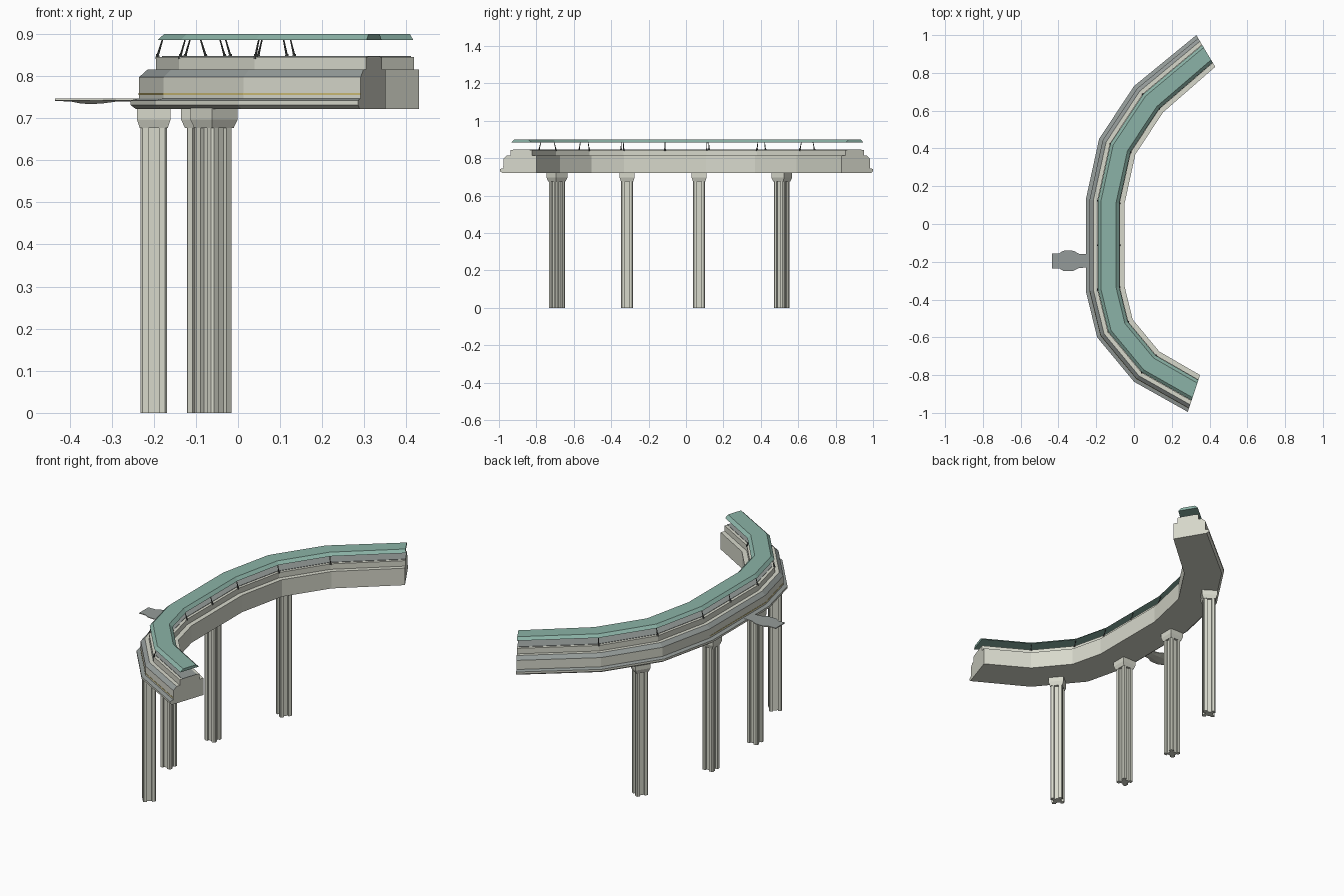
import bpy, bmesh, math
from mathutils import Vector, Matrix

if "Cube" in bpy.data.objects:
    bpy.data.objects.remove(bpy.data.objects["Cube"])

def mat(name, c):
    m = bpy.data.materials.new(name)
    m.diffuse_color = (*c, 1)
    m.use_nodes = True
    m.node_tree.nodes["Principled BSDF"].inputs["Base Color"].default_value = m.diffuse_color
    return m

STONE = mat("pale_stone", (0.68, 0.69, 0.60))
GREY = mat("cool_grey", (0.30, 0.33, 0.32))
GREEN = mat("roof_green", (0.26, 0.45, 0.385))
DARK = mat("dark_metal", (0.07, 0.075, 0.07))
YELLOW = mat("yellow_trim", (0.60, 0.50, 0.18))

# Outer edge of the viaduct in plan, from the back end to the front end
PATH = [Vector(p) for p in [(0.33, 1.0), (0, 0.73), (-0.185, 0.45), (-0.255, 0.13),
                            (-0.255, -0.355), (-0.195, -0.60), (0, -0.835), (0.285, -0.995)]]

def left(a, b):
    d = (b - a).normalized()
    return Vector((-d.y, d.x))

# Inward mitre vectors, ends are cut at their own angle
MITRE = [Vector((0.1, -0.168)) / 0.205]
for i in range(1, len(PATH) - 1):
    n1, n2 = left(PATH[i - 1], PATH[i]), left(PATH[i], PATH[i + 1])
    MITRE.append((n1 + n2) / (1 + n1.dot(n2)))
MITRE.append(Vector((0.065, 0.195)) / 0.205)

def finish(name, bm, mats):
    bmesh.ops.recalc_face_normals(bm, faces=bm.faces)
    me = bpy.data.meshes.new(name)
    bm.to_mesh(me)
    bm.free()
    for m in mats:
        me.materials.append(m)
    ob = bpy.data.objects.new(name, me)
    bpy.context.collection.objects.link(ob)
    return ob

def loft(name, rings, mats, edge_mats=None):
    """Skin closed rings one after another and cap both ends."""
    bm = bmesh.new()
    vs = [[bm.verts.new(p) for p in r] for r in rings]
    n = len(rings[0])
    for a, b in zip(vs, vs[1:]):
        for k in range(n):
            f = bm.faces.new((a[k], a[(k + 1) % n], b[(k + 1) % n], b[k]))
            f.material_index = edge_mats[k] if edge_mats else 0
    bm.faces.new(vs[0])
    bm.faces.new(vs[-1])
    return finish(name, bm, mats)

def sweep(name, prof, mats, edge_mats=None, first=0, last=len(PATH) - 1):
    rings = [[(*(PATH[i] + MITRE[i] * d), z) for d, z in prof] for i in range(first, last + 1)]
    return loft(name, rings, mats, edge_mats)

# Deck: stepped section with grey lip and grey sloped shoulder on the outside
sweep("deck", [(0.012, 0.722), (0, 0.731), (0, 0.742), (0.02, 0.747), (0.02, 0.797), (0.04, 0.815),
               (0.06, 0.815), (0.06, 0.845), (0.18, 0.845), (0.18, 0.815), (0.205, 0.815), (0.205, 0.722)],
      [STONE, GREY], [0, 0, 1, 0, 1, 0, 0, 0, 0, 0, 0, 0])

# Walkway strip on top of the deck
sweep("walkway", [(0.075, 0.844), (0.075, 0.847), (0.165, 0.847), (0.165, 0.844)], [GREY])

# Yellow trim line on the outer wall
sweep("trim_line", [(0.0185, 0.755), (0.0185, 0.759), (0.021, 0.759), (0.021, 0.755)], [YELLOW], None, 3, 7)

# Green canopy roof with bevelled edges
sweep("canopy_roof", [(0.064, 0.885), (0.08, 0.90), (0.16, 0.90), (0.177, 0.885)], [GREEN])

# Splayed canopy posts at each bend and at the middle of the straight
def rod(bm, a, b, r1, r2):
    a, b = Vector(a), Vector(b)
    q = (b - a).to_track_quat('Z', 'Y').to_matrix().to_4x4()
    bmesh.ops.create_cone(bm, cap_ends=True, segments=6, radius1=r1, radius2=r2,
                          depth=(b - a).length, matrix=Matrix.Translation((a + b) / 2) @ q)

bm = bmesh.new()
stations = [(PATH[i], MITRE[i]) for i in range(1, len(PATH) - 1)]
stations.append(((PATH[3] + PATH[4]) / 2, Vector((1, 0))))
for p, m in stations:
    for d0, d1 in ((0.064, 0.076), (0.178, 0.166)):
        foot, top = p + m * d0, p + m * d1
        rod(bm, (*foot, 0.84), (*foot, 0.852), 0.006, 0.004)
        rod(bm, (*foot, 0.848), (*top, 0.887), 0.0028, 0.0018)
finish("canopy_posts", bm, [DARK])

# Columns: square shaft with a groove in each face, flared square capital
def column(i, x, y, ang):
    rot = Matrix.Rotation(ang, 2)
    def ring(pts, z):
        return [(*(rot @ Vector(p) + Vector((x, y))), z) for p in pts]
    h, g, e = 0.032, 0.012, 0.021
    side = [(h, -h + 0.005), (h, -g), (e, -g), (e, g), (h, g), (h, h - 0.005)]
    shaft = [tuple(Matrix.Rotation(k * math.pi / 2, 2) @ Vector(p)) for k in range(4) for p in side]
    loft(f"column_shaft_{i}", [ring(shaft, 0), ring(shaft, 0.69)], [STONE])
    def sq(s):
        return [(-s, -s), (s, -s), (s, s), (-s, s)]
    loft(f"column_capital_{i}", [ring(sq(0.033), 0.676), ring(sq(0.04), 0.697), ring(sq(0.04), 0.725)], [STONE])

def seg_angle(i):
    n = left(PATH[i], PATH[i + 1])
    return math.atan2(n.y, n.x)

for i, (x, y, s) in enumerate([(-0.2, -0.315, 3), (-0.2, 0.07, 3), (-0.057, -0.69, 5), (-0.08, 0.512, 1)]):
    column(i + 1, x, y, seg_angle(s))

# Side landing tongue: thin plate with a wide belly that sags underneath
stations = [(-0.435, 0.04, 0.741), (-0.395, 0.04, 0.739), (-0.375, 0.053, 0.735), (-0.35, 0.055, 0.733),
            (-0.32, 0.053, 0.735), (-0.29, 0.037, 0.739), (-0.24, 0.036, 0.739)]
loft("side_landing", [[(x, -0.195 - w, 0.742), (x, -0.195 - w, 0.746), (x, -0.195 + w, 0.746),
                       (x, -0.195 + w, 0.742), (x, -0.195 + w * 0.4, z), (x, -0.195 - w * 0.4, z)]
                      for x, w, z in stations], [GREY, STONE], [1, 0, 1, 1, 1, 1])
